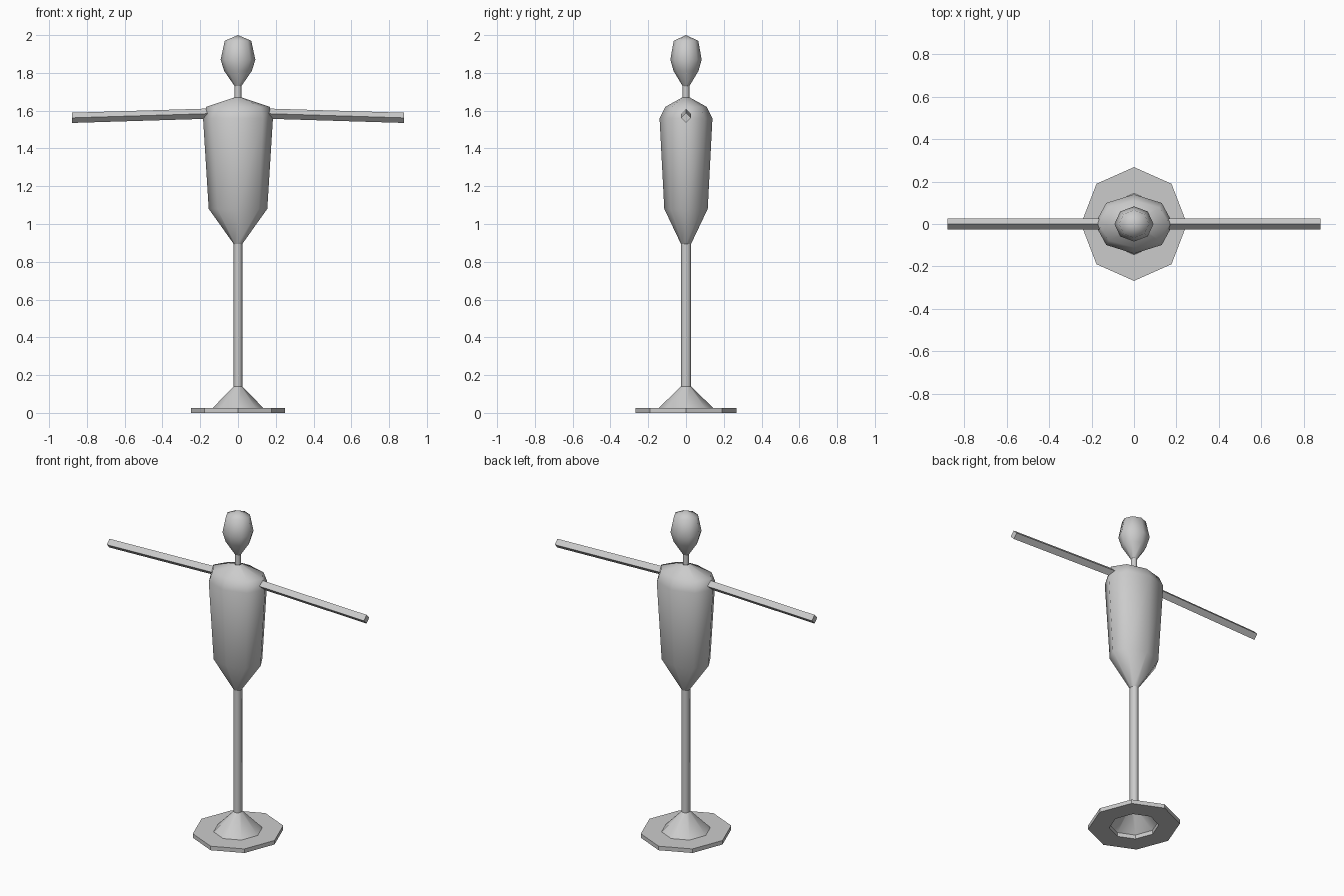
import bpy, bmesh, math

cube = bpy.data.objects.get("Cube")
if cube:
    bpy.data.objects.remove(cube)

# One plain grey for the whole figure
grey = bpy.data.materials.new("plain_grey")
grey.use_nodes = True
colour = (0.6, 0.6, 0.6, 1)
grey.diffuse_color = colour
grey.node_tree.nodes["Principled BSDF"].inputs["Base Color"].default_value = colour


def finish(name, bm, angle=None):
    mesh = bpy.data.meshes.new(name)
    bmesh.ops.recalc_face_normals(bm, faces=bm.faces)
    bm.to_mesh(mesh)
    bm.free()
    mesh.materials.append(grey)
    obj = bpy.data.objects.new(name, mesh)
    bpy.context.collection.objects.link(obj)
    if angle:
        bpy.ops.object.select_all(action='DESELECT')
        obj.select_set(True)
        bpy.context.view_layer.objects.active = obj
        bpy.ops.object.shade_smooth_by_angle(angle=math.radians(angle))
    return obj


def loft(name, rings, angle=None, closed=False, tip=None):
    """Stack eight-sided oval rings given as (z, x radius, y radius)."""
    bm = bmesh.new()
    loops = []
    for z, rx, ry in rings:
        turns = [i * math.pi / 4 for i in range(8)]
        loops.append([bm.verts.new((rx * math.cos(t), ry * math.sin(t), z)) for t in turns])
    pairs = list(zip(loops, loops[1:]))
    if closed:
        pairs.append((loops[-1], loops[0]))
    for a, b in pairs:
        for i in range(8):
            j = (i + 1) % 8
            bm.faces.new((a[i], a[j], b[j], b[i]))
    if tip:
        top = bm.verts.new((0, 0, tip))
        for i in range(8):
            bm.faces.new((loops[-1][i], loops[-1][(i + 1) % 8], top))
    return finish(name, bm, angle)


# Ring-shaped base with a hollow cone and a pole
loft("base_plate", [(0, .135, .145), (0, .25, .268), (.025, .25, .268), (.025, .135, .145)],
     closed=True)
loft("base_cone", [(.025, .135, .145), (.14, .023, .027)], 60)
loft("pole", [(.14, .023, .027), (.895, .023, .027)], 60)

# Tapered torso, neck and head
loft("torso", [(.895, .023, .027), (1.08, .155, .115), (1.56, .185, .14),
               (1.62, .168, .11), (1.67, .02, .02)], 60)
loft("neck", [(1.67, .018, .018), (1.73, .018, .018)], 60)
loft("head", [(1.73, .018, .018), (1.81, .073, .066), (1.87, .092, .083), (1.97, .07, .065)],
     60, tip=2.0)

# Diamond-section arms sloping slightly down to the tips
for side, name in ((1, "left_arm"), (-1, "right_arm")):
    bm = bmesh.new()
    ends = []
    for x, z in ((.1, 1.586), (.88, 1.562)):
        ends.append([bm.verts.new((side * x, y, z + dz))
                     for y, dz in ((.026, 0), (0, .027), (-.026, 0), (0, -.027))])
    inner, outer = ends
    for i in range(4):
        j = (i + 1) % 4
        bm.faces.new((inner[i], inner[j], outer[j], outer[i]))
    bm.faces.new(inner)
    bm.faces.new(outer)
    finish(name, bm)
